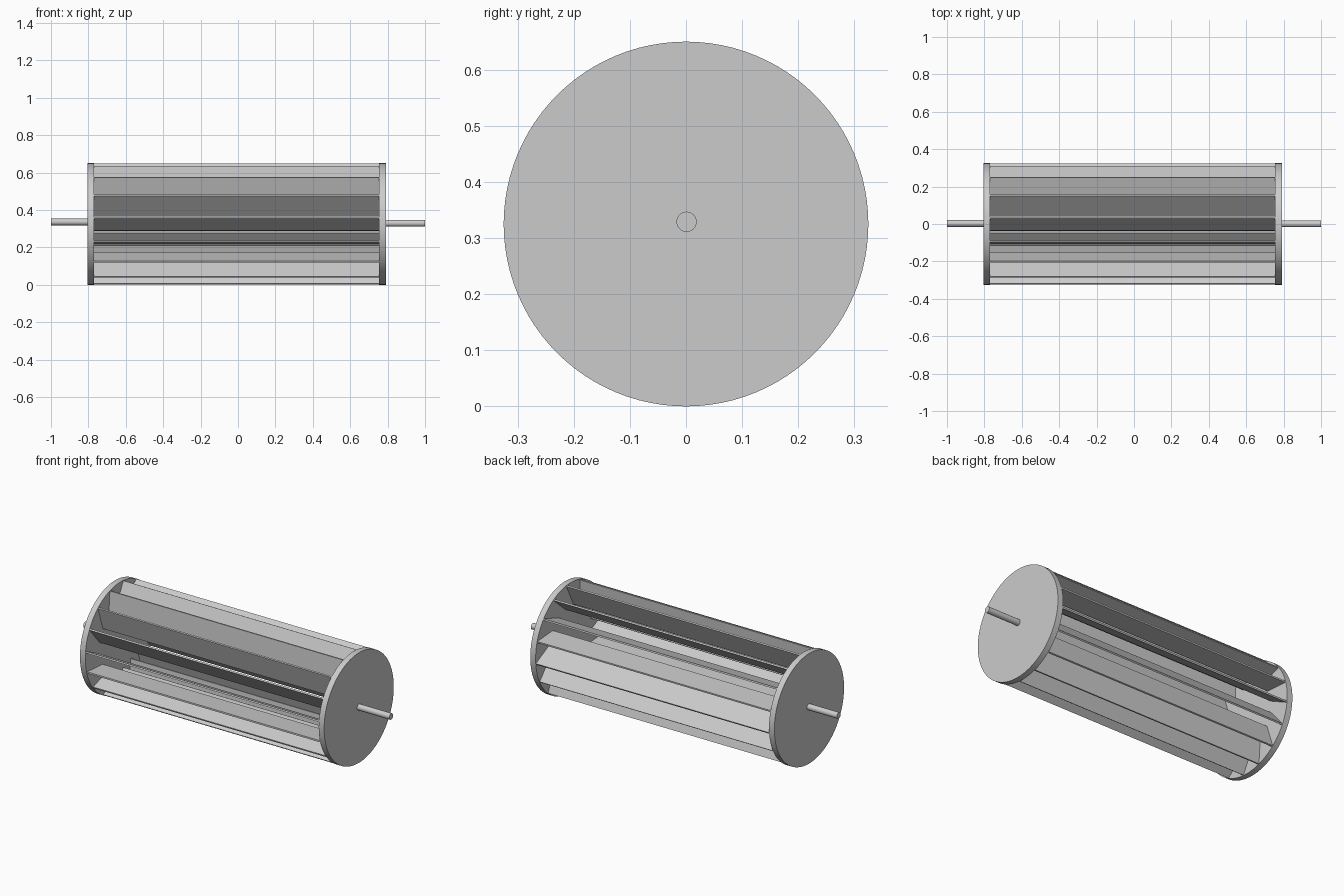
import bpy, bmesh
from math import sin, cos, pi, radians
from mathutils import Vector

if "Cube" in bpy.data.objects:
    bpy.data.objects.remove(bpy.data.objects["Cube"])

CZ = 0.325      # axle height
R = 0.325       # drum radius
N = 16          # blade count


def cylinder_x(name, x0, x1, r, z, y=0.0, sides=96):
    bpy.ops.mesh.primitive_cylinder_add(vertices=sides, radius=r, depth=x1 - x0,
                                        location=((x0 + x1) / 2, y, z),
                                        rotation=(0, pi / 2, 0))
    ob = bpy.context.object
    ob.name = name
    bpy.ops.object.shade_smooth_by_angle(angle=radians(30))
    return ob


def blade(name, ang, x0, x1, length=0.145, lean=radians(20.5), t=0.009):
    # flat plate running inwards from the rim, leaning off the radius
    tip = Vector((-cos(ang), sin(ang))) * (R - 0.003)
    d = Vector((-cos(ang + lean + pi), sin(ang + lean + pi)))
    n = Vector((-d.y, d.x)) * t / 2
    prof = [tip + n, tip - n, tip + d * length - n, tip + d * length + n]
    bm = bmesh.new()
    a = [bm.verts.new((x0, p.x, p.y + CZ)) for p in prof]
    face = bm.faces.new(a)
    ext = bmesh.ops.extrude_face_region(bm, geom=[face])
    moved = [v for v in ext["geom"] if isinstance(v, bmesh.types.BMVert)]
    bmesh.ops.translate(bm, verts=moved, vec=(x1 - x0, 0, 0))
    bmesh.ops.recalc_face_normals(bm, faces=bm.faces)
    me = bpy.data.meshes.new(name)
    bm.to_mesh(me)
    bm.free()
    ob = bpy.data.objects.new(name, me)
    bpy.context.collection.objects.link(ob)


# end plates
cylinder_x("left_end_plate", -0.805, -0.77, R, CZ)
cylinder_x("right_end_plate", 0.755, 0.79, R, CZ)

# stub axles
cylinder_x("left_axle", -1.0, -0.80, 0.018, 0.336, 0.003, 32)
cylinder_x("right_axle", 0.785, 1.0, 0.018, 0.329, 0.001, 32)

# ring of leaning blades
for i in range(N):
    blade(f"blade_{i + 1}", radians(6) + 2 * pi * i / N, -0.77, 0.755)
